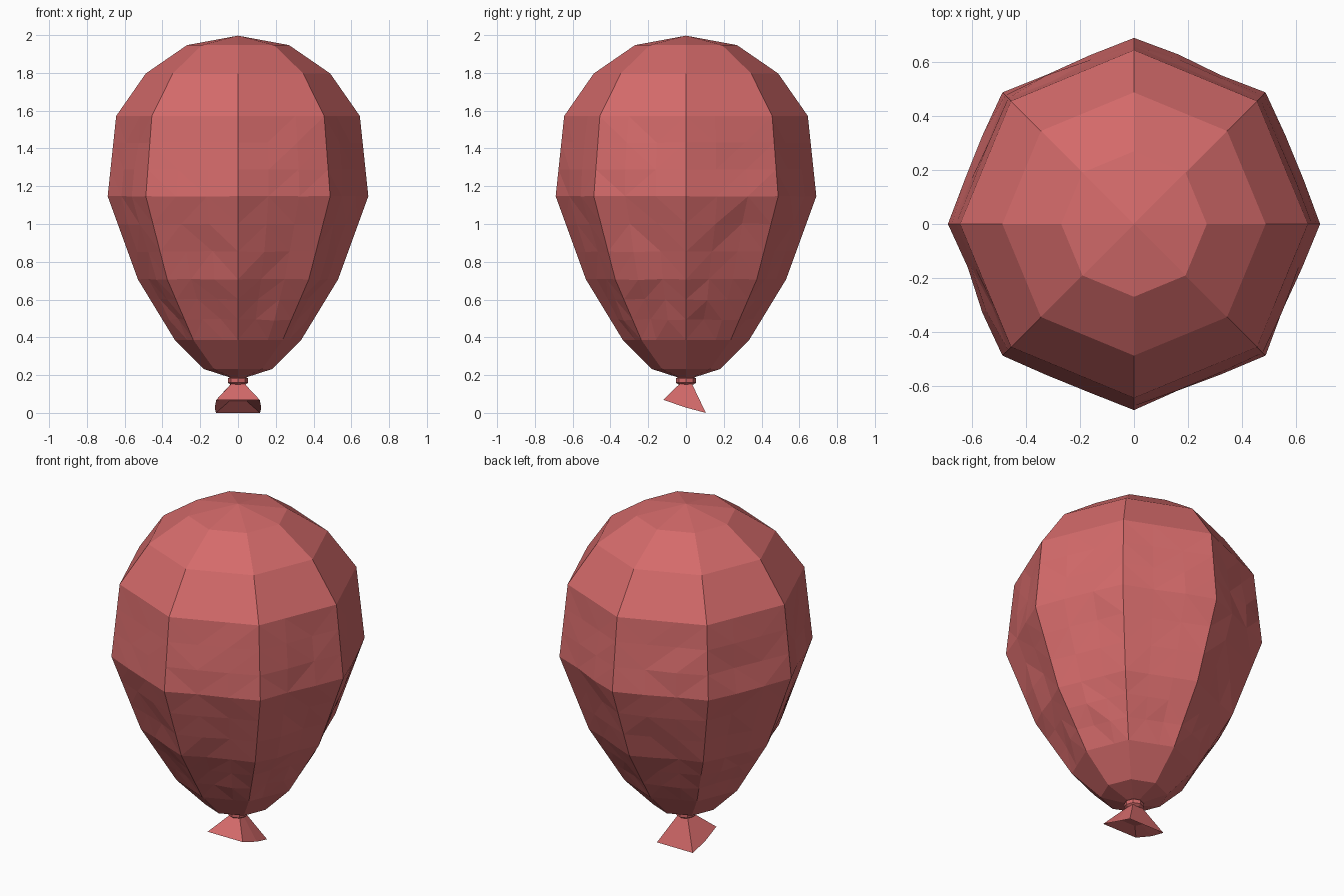
import bpy, bmesh, random
from math import sin, cos, pi, atan2

if "Cube" in bpy.data.objects:
    bpy.data.objects.remove(bpy.data.objects["Cube"])

random.seed(4)
mat = bpy.data.materials.new("red_rubber")
mat.diffuse_color = (0.66, 0.145, 0.145, 1)
mat.use_nodes = True
mat.node_tree.nodes["Principled BSDF"].inputs["Base Color"].default_value = mat.diffuse_color


def finish(name, bm):
    bmesh.ops.recalc_face_normals(bm, faces=bm.faces)
    mesh = bpy.data.meshes.new(name)
    bm.to_mesh(mesh)
    bm.free()
    mesh.materials.append(mat)
    obj = bpy.data.objects.new(name, mesh)
    bpy.context.collection.objects.link(obj)
    return obj


def bridge(bm, a, b):
    n = len(a)
    for i in range(n):
        j = (i + 1) % n
        bm.faces.new((a[i], a[j], b[j], b[i]))


def lathe(profile, sides=8):
    """Closed faceted solid from (radius, z) rings; radius 0 makes a pole."""
    bm = bmesh.new()
    rings = []
    for r, z in profile:
        if r == 0:
            pole = bm.verts.new((0, 0, z))
            last = rings[-1]
            for i in range(sides):
                bm.faces.new((last[i], last[(i + 1) % sides], pole))
            return bm
        ring = [bm.verts.new((r * cos(2 * pi * i / sides), r * sin(2 * pi * i / sides), z))
                for i in range(sides)]
        if rings:
            bridge(bm, rings[-1], ring)
        else:
            bm.faces.new(ring)
        rings.append(ring)
    bm.faces.new(rings[-1])
    return bm


# Balloon body: eight-sided teardrop
bm = lathe([(0.04, 0.19), (0.18, 0.235), (0.335, 0.39), (0.53, 0.71), (0.69, 1.15),
            (0.645, 1.575), (0.488, 1.80), (0.27, 1.95), (0, 2.0)])

# Faint dents within the side panels, leaving the eight ridges straight
panels = [e for e in bm.edges if all(0.3 < v.co.z < 1.7 for v in e.verts)]
bmesh.ops.subdivide_edges(bm, edges=panels, cuts=2, use_grid_fill=True)
bm.normal_update()
for v in bm.verts:
    turn = atan2(v.co.y, v.co.x) / (pi / 4)
    if 0.4 < v.co.z < 1.57 and abs(turn - round(turn)) > 0.05:
        v.co += v.normal * random.uniform(-0.008, 0.010)
bmesh.ops.triangulate(bm, faces=[f for f in bm.faces if len(f.verts) > 3])
finish("balloon_body", bm)

# Tied ring at the neck
finish("knot", lathe([(0.038, 0.152), (0.054, 0.163), (0.054, 0.185), (0.038, 0.197)]))

# Flared, tilted mouth with a hollow underside
bm = bmesh.new()
neck = [(-.032, -.03), (.032, -.03), (.034, 0), (.032, .03), (-.032, .03), (-.034, 0)]
rim = [(-.115, -.12, .072), (.115, -.12, .072), (.123, 0, .031),
       (.117, .105, .003), (-.117, .105, .003), (-.123, 0, .031)]
top = [bm.verts.new((x, y, 0.16)) for x, y in neck]
edge = [bm.verts.new(p) for p in rim]
inner = [bm.verts.new((x * 0.4, y * 0.4, 0.075 - y * 0.1)) for x, y, z in rim]
bm.faces.new(top)
bridge(bm, top, edge)
bridge(bm, edge, inner)
bm.faces.new(inner)
finish("mouth", bm)

# Rest the lowest point exactly on the ground
lift = -min((o.matrix_world @ v.co).z for o in bpy.data.objects for v in o.data.vertices)
for o in bpy.data.objects:
    o.location.z += lift
